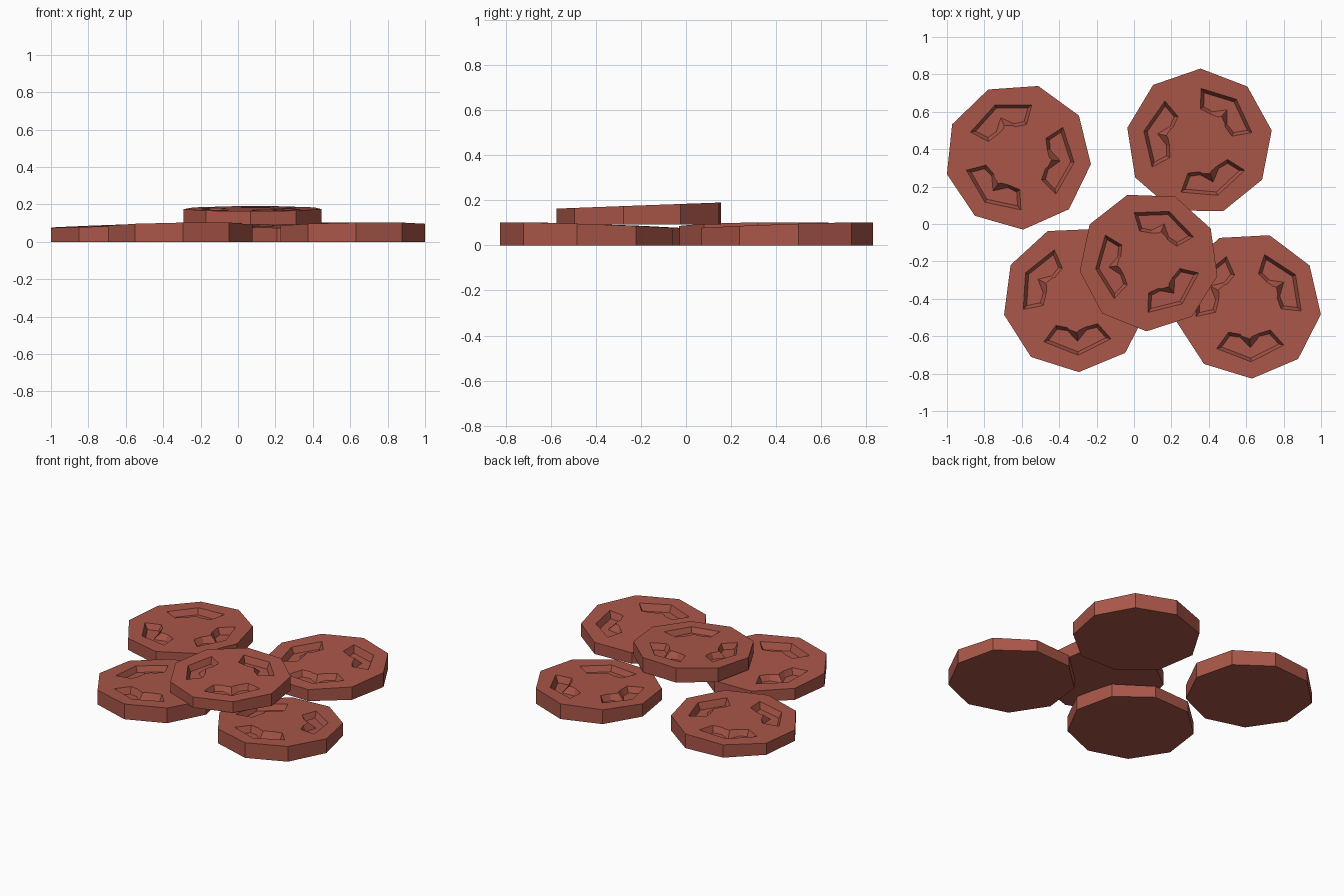
import bpy, bmesh
from math import cos, sin, radians

if "Cube" in bpy.data.objects:
    bpy.data.objects.remove(bpy.data.objects["Cube"])

R, H, SLOPE, DEPTH = 0.392, 0.089, 0.0145, 0.04

mat = bpy.data.materials.new("red_clay")
mat.diffuse_color = (0.40, 0.093, 0.066, 1)
mat.use_nodes = True
mat.node_tree.nodes["Principled BSDF"].inputs["Base Color"].default_value = mat.diffuse_color

# Half outline of one recess (outward axis = x), from outer point to spike tip
HALF_TOP = [(.302, 0), (.222, .180), (.138, .112), (.152, .050), (.180, 0)]
HALF_FLOOR = [(.283, 0), (.215, .153), (.158, .106), (.168, .052), (.227, 0)]


def mirrored(half):
    return half + [(x, -y) for x, y in reversed(half[1:-1])]


def prism(bm, rings):
    loops = [[bm.verts.new(p) for p in ring] for ring in rings]
    n = len(loops[0])
    bm.faces.new(loops[0])
    bm.faces.new(loops[1])
    for i in range(n):
        j = (i + 1) % n
        bm.faces.new((loops[0][i], loops[0][j], loops[1][j], loops[1][i]))


def make_object(name, bm):
    bmesh.ops.recalc_face_normals(bm, faces=bm.faces)
    me = bpy.data.meshes.new(name)
    bm.to_mesh(me)
    bm.free()
    ob = bpy.data.objects.new(name, me)
    bpy.context.collection.objects.link(ob)
    return ob


def disc(name, x, y, z, angle, scale=1.0):
    # Nine-sided slab
    bm = bmesh.new()
    prism(bm, [[(R * cos(radians(40 * i)), R * sin(radians(40 * i)), h)
                for i in range(9)] for h in (0, H)])
    ob = make_object(name, bm)

    # Three tapered recesses, cut with a boolean
    bm = bmesh.new()
    over = 0.01 / DEPTH
    for k in range(3):
        c, s = cos(radians(120 * k)), sin(radians(120 * k))
        rings = []
        for t, h in ((0, H - DEPTH), (1 + over, H + 0.01)):
            ring = []
            for (fx, fy), (tx, ty) in zip(mirrored(HALF_FLOOR), mirrored(HALF_TOP)):
                px, py = fx + (tx - fx) * t, fy + (ty - fy) * t
                ring.append((px * c - py * s, px * s + py * c, h))
            rings.append(ring)
        prism(bm, rings)
    cutter = make_object("recess_cutter", bm)
    cutter.hide_render = True
    mod = ob.modifiers.new("recesses", 'BOOLEAN')
    mod.operation, mod.solver, mod.object = 'DIFFERENCE', 'EXACT', cutter
    bpy.context.view_layer.update()
    me = bpy.data.meshes.new_from_object(ob.evaluated_get(bpy.context.evaluated_depsgraph_get()))
    ob.modifiers.clear()
    ob.data = me
    bpy.data.objects.remove(cutter)

    # Slightly wedge-shaped: flat base, sloping top
    a = radians(20)
    for v in me.vertices:
        v.co.z *= 1 + SLOPE / H * (v.co.x * cos(a) + v.co.y * sin(a)) / R
    me.materials.clear()
    me.materials.append(mat)
    ob.location = (x, y, z)
    ob.rotation_euler.z = radians(angle)
    ob.scale = (scale,) * 3


disc("disc_back_left", -0.62, 0.361, 0, -6)
disc("disc_back_right", 0.349, 0.439, 0, 49)
disc("disc_front_left", -0.312, -0.40, 0, -87.5)
disc("disc_front_right", 0.61, -0.435, 0, -87)
disc("disc_top", 0.08, -0.20, 0.092, 68, 0.954)
